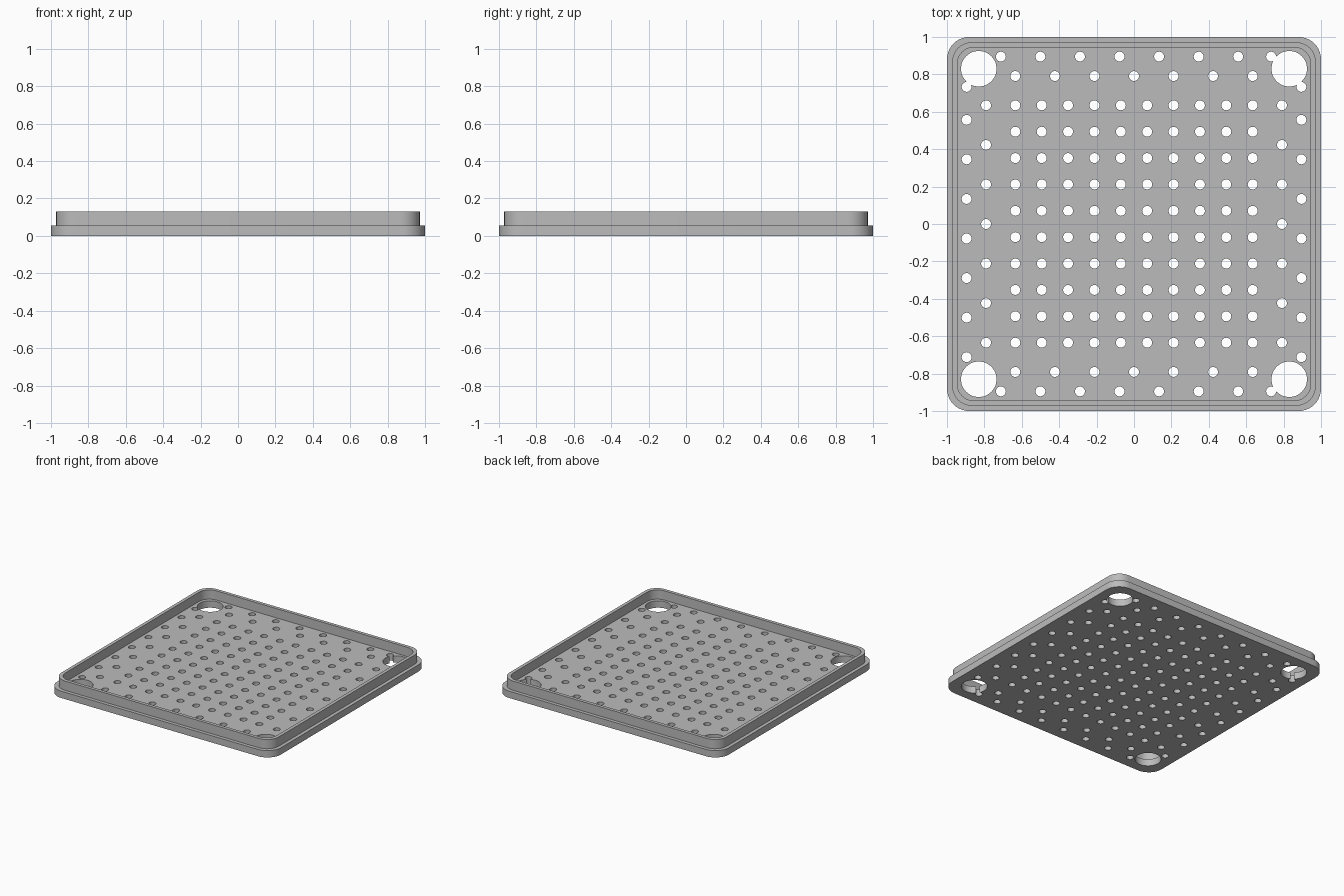
import bpy, bmesh, math
from mathutils import Matrix

if "Cube" in bpy.data.objects:
    bpy.data.objects.remove(bpy.data.objects["Cube"])

FLOOR, TOP = 0.055, 0.13

grey = bpy.data.materials.new("light grey")
grey.diffuse_color = (0.5, 0.5, 0.5, 1)
grey.use_nodes = True
grey.node_tree.nodes["Principled BSDF"].inputs["Base Color"].default_value = grey.diffuse_color


def rounded_square(bm, half, radius, z, steps=10):
    """Loop of vertices round a square with rounded corners."""
    loop = []
    for corner in range(4):
        a0 = corner * math.pi / 2
        sx = 1 if corner in (0, 3) else -1
        sy = 1 if corner in (0, 1) else -1
        for i in range(steps + 1):
            a = a0 + math.pi / 2 * i / steps
            loop.append(bm.verts.new((sx * (half - radius) + radius * math.cos(a),
                                      sy * (half - radius) + radius * math.sin(a), z)))
    return loop


def to_object(bm, name):
    bmesh.ops.recalc_face_normals(bm, faces=bm.faces)
    mesh = bpy.data.meshes.new(name)
    bm.to_mesh(mesh)
    bm.free()
    ob = bpy.data.objects.new(name, mesh)
    bpy.context.collection.objects.link(ob)
    return ob


def hole_cutter(name, centres, radius, sides):
    bm = bmesh.new()
    for x, y in centres:
        bmesh.ops.create_cone(bm, cap_ends=True, segments=sides, radius1=radius,
                              radius2=radius, depth=0.3,
                              matrix=Matrix.Translation((x, y, 0.03)))
    ob = to_object(bm, name)
    ob.hide_render = True
    return ob


# Tray: stepped base, raised lip and sunken floor as one solid
bm = bmesh.new()
sections = [(1.0, 0.12, 0), (1.0, 0.12, FLOOR), (0.972, 0.105, FLOOR),
            (0.972, 0.105, TOP), (0.945, 0.09, TOP), (0.945, 0.09, FLOOR)]
loops = [rounded_square(bm, *s) for s in sections]
for a, b in zip(loops, loops[1:]):
    for i in range(len(a)):
        j = (i + 1) % len(a)
        bm.faces.new((a[i], a[j], b[j], b[i]))
bm.faces.new(loops[0])
bm.faces.new(loops[-1])
tray = to_object(bm, "perforated_tray")
tray.data.materials.append(grey)

# Small holes: central grid, inner border ring, offset outer border ring
grid = [(i - 4.5) * 0.141 for i in range(10)]
centres = [(x, y) for x in grid for y in grid]
for side in (-1, 1):
    for i in range(7):
        t = (i - 3) * 0.2115
        centres += [(t, side * 0.791), (side * 0.791, t)]
    for i in range(8):
        t = -0.712 + i * 0.2115 if i < 7 else 0.733
        centres += [(t, side * 0.895), (side * 0.895, t)]
small = hole_cutter("small_hole_cutter", centres, 0.0265, 24)

# Large corner holes
large = hole_cutter("corner_hole_cutter",
                    [(x, y) for x in (-0.83, 0.83) for y in (-0.83, 0.83)], 0.095, 48)

for cutter in (large, small):
    mod = tray.modifiers.new(cutter.name, 'BOOLEAN')
    mod.operation = 'DIFFERENCE'
    mod.solver = 'EXACT'
    mod.object = cutter

# Bake the cuts and drop the cutters
bpy.context.view_layer.update()
deps = bpy.context.evaluated_depsgraph_get()
cut_mesh = bpy.data.meshes.new_from_object(tray.evaluated_get(deps))
tray.modifiers.clear()
tray.data = cut_mesh
cut_mesh.materials.clear()
cut_mesh.materials.append(grey)
for p in cut_mesh.polygons:
    p.material_index = 0
for cutter in (small, large):
    bpy.data.objects.remove(cutter)

bpy.context.view_layer.objects.active = tray
tray.select_set(True)
bpy.ops.object.shade_smooth_by_angle(angle=math.radians(30))
